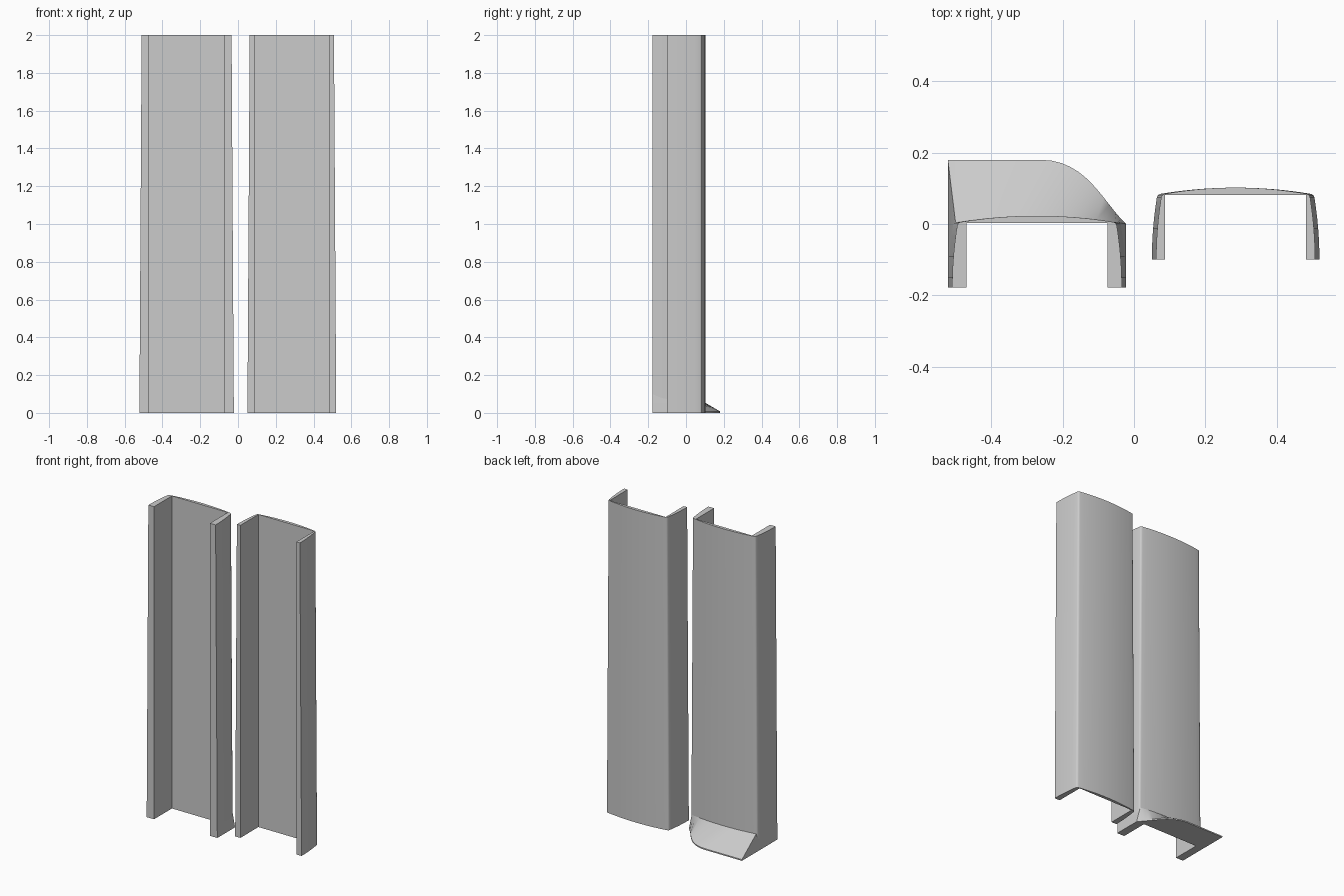
import bpy, bmesh, math

cube = bpy.data.objects.get("Cube")
if cube:
    bpy.data.objects.remove(cube, do_unlink=True)

grey = bpy.data.materials.new("light_grey")
grey.use_nodes = True
grey.diffuse_color = (0.6, 0.6, 0.6, 1)
grey.node_tree.nodes["Principled BSDF"].inputs["Base Color"].default_value = (0.6, 0.6, 0.6, 1)

HEIGHT = 2.0
INNER = 0.198      # half the inside width
TAPER = 0.012      # narrowing of each side towards the top
CROWN = 0.02       # bulge of the back


def finish(name, bm):
    bmesh.ops.recalc_face_normals(bm, faces=bm.faces[:])
    mesh = bpy.data.meshes.new(name)
    bm.to_mesh(mesh)
    bm.free()
    obj = bpy.data.objects.new(name, mesh)
    bpy.context.collection.objects.link(obj)
    mesh.materials.append(grey)
    bpy.ops.object.select_all(action='DESELECT')
    obj.select_set(True)
    bpy.context.view_layer.objects.active = obj
    bpy.ops.object.shade_smooth_by_angle(angle=math.radians(35))
    return obj


def outer_profile(cx, half, y_front, y_back):
    """Left-hand front edge, round the crowned back, to the other front edge."""
    side = []
    for i in range(7):
        t = i / 6
        side.append((half - 0.014 * t * t, y_front + (y_back - 0.008 - y_front) * t))
    side += [(half - 0.0165, y_back - 0.002), (half - 0.021, y_back + 0.0015)]
    edge = half - 0.027
    back = []
    for i in range(17):
        u = 1 - i / 8
        back.append((edge * u, y_back + 0.003 + (CROWN - 0.003) * (1 - u * u)))
    right = side + back + [(-x, y) for x, y in reversed(side)]
    return [(cx - x, y) for x, y in right]


def channel(name, cx, half, y_front, y_back):
    """Tapered U-shaped cover, open at the front."""
    bm = bmesh.new()
    rings = []
    for z, h in ((0, half), (HEIGHT, half - TAPER)):
        pts = outer_profile(cx, h, y_front, y_back)
        pts += [(cx + INNER, y_front), (cx + INNER, y_back),
                (cx - INNER, y_back), (cx - INNER, y_front)]
        rings.append([bm.verts.new((x, y, z)) for x, y in pts])
    low, high = rings
    n = len(low)
    for i in range(n):
        j = (i + 1) % n
        bm.faces.new((low[i], low[j], high[j], high[i]))
    bm.faces.new(low)
    bm.faces.new(high)
    return finish(name, bm)


def flared_foot(name, cx, half, y_front, y_back, reach, top):
    """Sloping foot with one square and one rounded corner."""
    bm = bmesh.new()
    wall = outer_profile(cx, half - TAPER * top / HEIGHT, y_front, y_back)
    wall = [wall[0]] + wall[8:-8] + [wall[-1]]
    # outline: straight left side and back, then an easing curve to the right side
    x0, x1, xc = cx - half, cx + half, cx + 0.01
    m = len(wall) - 2
    straight = m // 3
    outline = [(x0, y_front)]
    outline += [(x0 + (xc - x0) * i / straight, reach) for i in range(straight)]
    steps = m - straight - 1
    a, b, c, d = (xc, reach), (xc + 0.13, reach), (x1 - 0.065, 0.06), (x1, y_back - 0.003)
    for i in range(steps + 1):
        t = i / steps
        s = 1 - t
        outline.append(tuple(s**3 * p + 3*s*s*t * q + 3*s*t*t * r + t**3 * w
                             for p, q, r, w in zip(a, b, c, d)))
    outline.append((x1, y_front))
    rings = [[bm.verts.new((x, y, z)) for x, y in pts]
             for pts, z in ((outline, 0), (outline, 0.008), (wall, top))]
    for low, high in zip(rings, rings[1:]):
        for i in range(len(low) - 1):
            bm.faces.new((low[i], low[i + 1], high[i + 1], high[i]))
    # flat underside around the opening
    inner = [bm.verts.new((cx + s * INNER, y, 0)) for s, y in
             ((1, y_front), (1, y_back), (-1, y_back), (-1, y_front))]
    bm.faces.new(rings[0] + inner)
    return finish(name, bm)


channel("plain_cover", 0.285, 0.235, -0.1, 0.082)
channel("footed_cover", -0.272, 0.25, -0.178, 0.003)
flared_foot("cover_foot", -0.272, 0.25, -0.178, 0.003, 0.18, 0.1)
